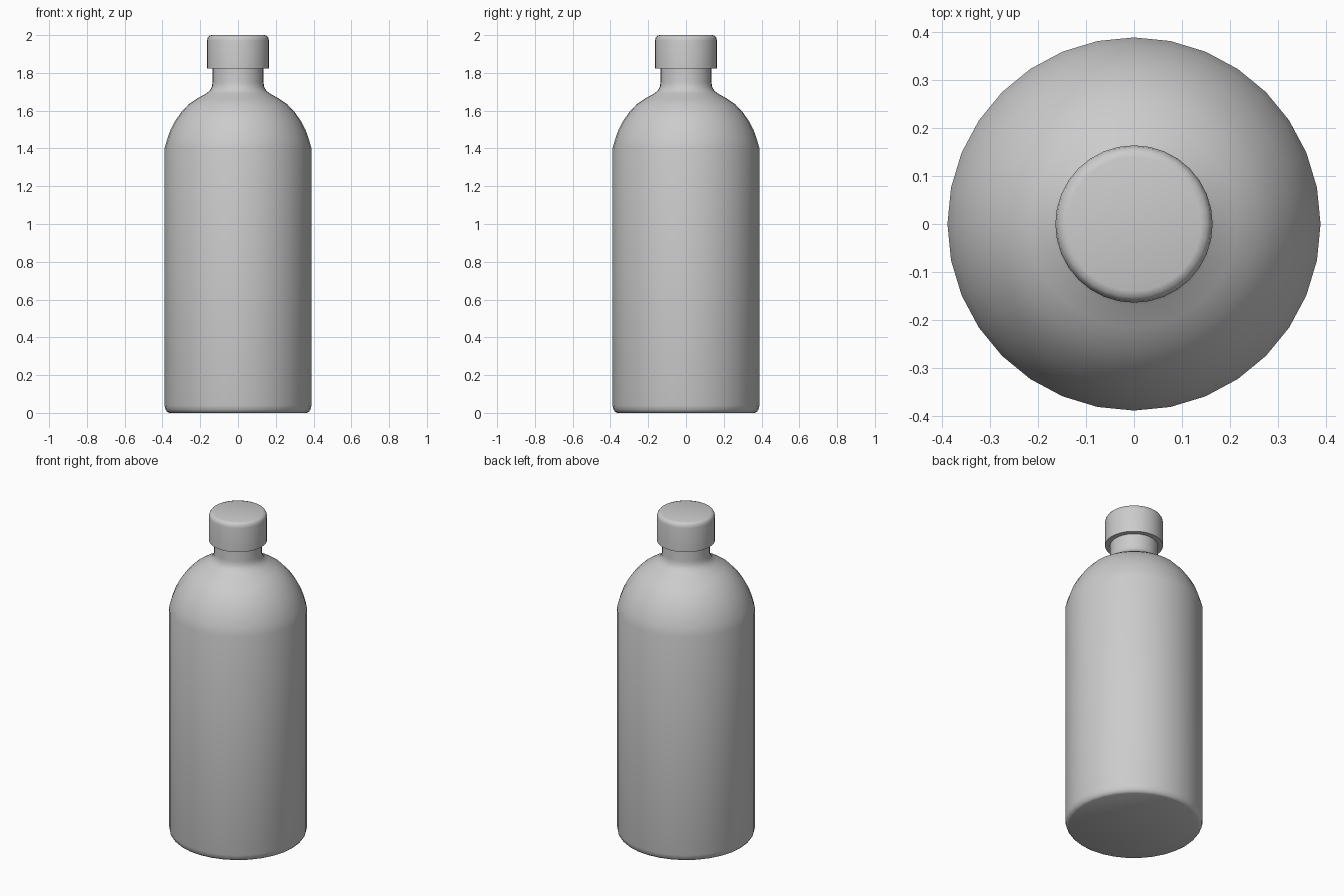
import bpy
import bmesh
import math

SIDES = 32

cube = bpy.data.objects.get("Cube")
if cube:
    bpy.data.objects.remove(cube, do_unlink=True)

grey = bpy.data.materials.new("plain_grey")
grey.use_nodes = True
colour = (0.6, 0.6, 0.6, 1)
grey.diffuse_color = colour
grey.node_tree.nodes["Principled BSDF"].inputs["Base Color"].default_value = colour


def lathe(name, profile):
    """Spin (radius, height) points, listed bottom to top, and close both ends."""
    bm = bmesh.new()
    rings = []
    for r, z in profile:
        angles = [math.tau * i / SIDES for i in range(SIDES)]
        rings.append([bm.verts.new((r * math.cos(a), r * math.sin(a), z)) for a in angles])
    for low, high in zip(rings, rings[1:]):
        for i in range(SIDES):
            j = (i + 1) % SIDES
            bm.faces.new((low[i], low[j], high[j], high[i]))
    bm.faces.new(rings[0][::-1])
    bm.faces.new(rings[-1])
    mesh = bpy.data.meshes.new(name)
    bm.to_mesh(mesh)
    bm.free()
    mesh.materials.append(grey)
    obj = bpy.data.objects.new(name, mesh)
    bpy.context.collection.objects.link(obj)
    bpy.ops.object.select_all(action="DESELECT")
    obj.select_set(True)
    bpy.context.view_layer.objects.active = obj
    bpy.ops.object.shade_smooth_by_angle(angle=math.radians(50))
    return obj


# Bottle: rounded foot, straight wall, domed shoulder, flared neck
lathe("bottle_body", [
    (0.365, 0), (0.375, 0.005), (0.384, 0.017), (0.389, 0.04),
    (0.389, 1.4), (0.375, 1.45), (0.357, 1.5), (0.333, 1.545),
    (0.302, 1.59), (0.262, 1.633), (0.215, 1.665), (0.17, 1.69),
    (0.149, 1.707), (0.138, 1.727), (0.135, 1.75), (0.135, 1.84),
])

# Screw cap with a rounded top edge
lathe("cap", [
    (0.164, 1.822), (0.164, 1.97), (0.161, 1.985), (0.153, 1.996), (0.14, 2),
])
